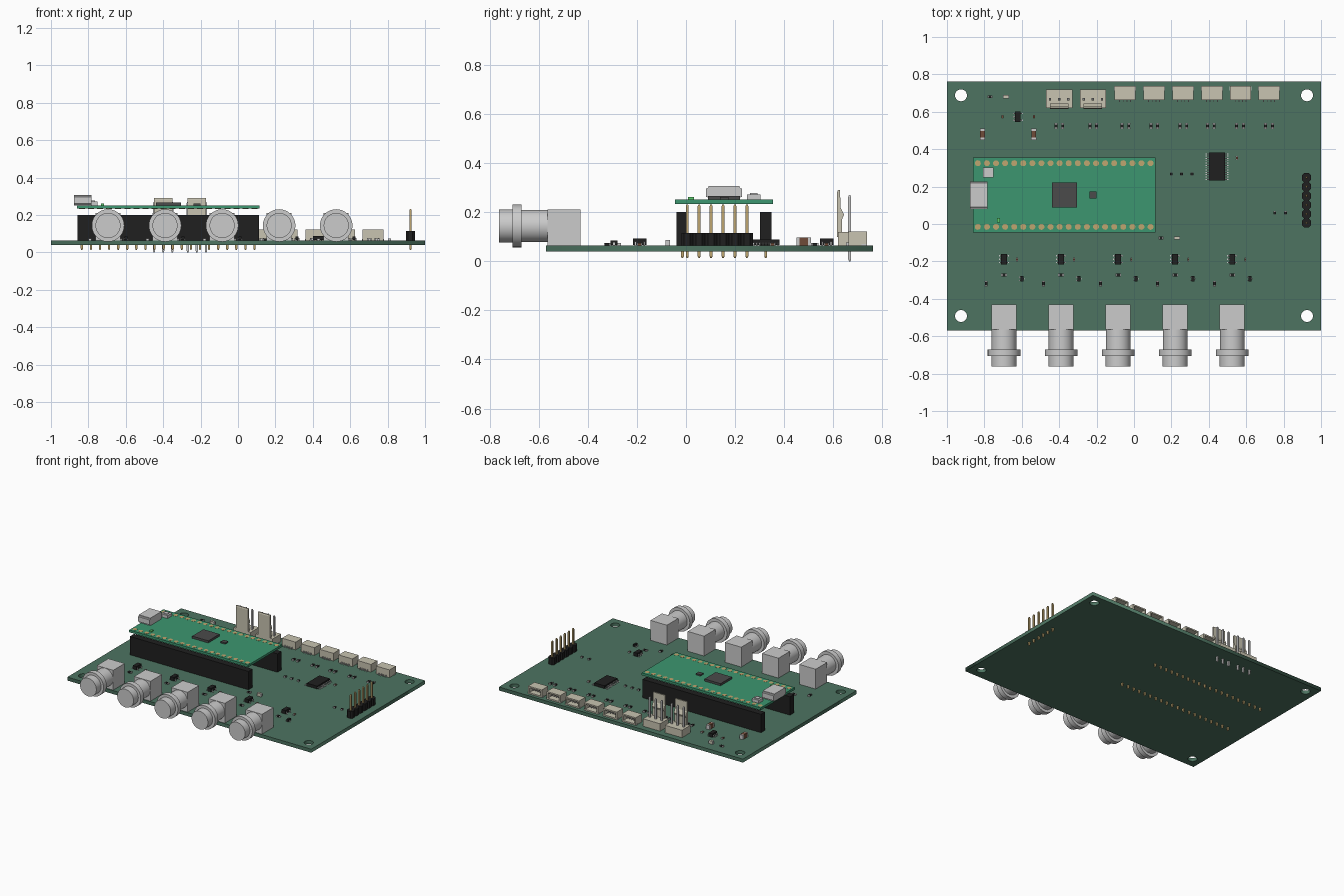
import bpy, bmesh, math
from mathutils import Matrix, Vector

if "Cube" in bpy.data.objects:
    bpy.data.objects.remove(bpy.data.objects["Cube"])

TOP = 0.065          # upper face of the main board
PITCH = 0.0486       # pin spacing


def colour(name, rgb):
    m = bpy.data.materials.new(name)
    m.diffuse_color = (*rgb, 1)
    m.use_nodes = True
    m.node_tree.nodes["Principled BSDF"].inputs["Base Color"].default_value = m.diffuse_color
    return m


GREEN = colour("board_green", (0.075, 0.175, 0.12))
BRIGHT = colour("module_green", (0.045, 0.305, 0.16))
BLACK = colour("black_plastic", (0.014, 0.014, 0.014))
DARK = colour("dark_grey", (0.07, 0.07, 0.07))
BEIGE = colour("beige_plastic", (0.58, 0.55, 0.44))
GOLD = colour("gold", (0.52, 0.38, 0.16))
BROWN = colour("brown_ceramic", (0.16, 0.07, 0.04))
WHITE = colour("white_metal", (0.65, 0.65, 0.65))
LED = colour("led_green", (0.1, 0.6, 0.15))


class Part:
    """Collects solids into one mesh object."""

    def __init__(self, name, mat=None):
        self.bm, self.name, self.mat = bmesh.new(), name, mat

    def box(self, x, y, z0, sx, sy, sz):
        m = Matrix.Translation((x, y, z0 + sz / 2)) @ Matrix.Diagonal((sx, sy, sz, 1))
        bmesh.ops.create_cube(self.bm, size=1, matrix=m)

    def pin(self, x, y, z0, z1, w=0.012):
        self.box(x, y, z0 + 0.008, w, w, z1 - z0 - 0.016)
        for z, up in ((z0 + 0.004, -1), (z1 - 0.004, 1)):     # tapered ends
            r = w * 0.707
            bmesh.ops.create_cone(self.bm, cap_ends=True, segments=4, depth=0.008,
                                  radius1=r if up > 0 else r / 2, radius2=r / 2 if up > 0 else r,
                                  matrix=Matrix.Translation((x, y, z)) @ Matrix.Rotation(math.pi / 4, 4, 'Z'))

    def prism(self, pts, direction):
        f = self.bm.faces.new([self.bm.verts.new(p) for p in pts])
        new = bmesh.ops.extrude_face_region(self.bm, geom=[f])["geom"]
        bmesh.ops.translate(self.bm, vec=direction, verts=[v for v in new if isinstance(v, bmesh.types.BMVert)])

    def lathe_y(self, x, z, profile):
        a = self.bm.verts.new((x, profile[0][1], z))
        vs = [a] + [self.bm.verts.new((x + r, y, z)) for r, y in profile[1:]]
        es = [self.bm.edges.new(p) for p in zip(vs, vs[1:])]
        bmesh.ops.spin(self.bm, geom=vs + es, cent=(x, 0, z), axis=(0, 1, 0),
                       angle=2 * math.pi, steps=40, use_merge=True)

    def done(self, smooth=False):
        bmesh.ops.remove_doubles(self.bm, verts=self.bm.verts, dist=1e-6) if smooth else None
        bmesh.ops.recalc_face_normals(self.bm, faces=self.bm.faces)
        me = bpy.data.meshes.new(self.name)
        self.bm.to_mesh(me)
        self.bm.free()
        ob = bpy.data.objects.new(self.name, me)
        bpy.context.collection.objects.link(ob)
        if self.mat:
            me.materials.append(self.mat)
        if smooth:
            bpy.ops.object.select_all(action='DESELECT')
            ob.select_set(True)
            bpy.context.view_layer.objects.active = ob
            bpy.ops.object.shade_smooth_by_angle()
        return ob


# Main board: filled outline with four mounting holes
def add_spline(cu, pts):
    s = cu.splines.new('POLY')
    s.points.add(len(pts) - 1)
    for p, (x, y) in zip(s.points, pts):
        p.co = (x, y, 0, 1)
    s.use_cyclic_u = True


cu = bpy.data.curves.new("main_board", 'CURVE')
cu.dimensions, cu.fill_mode, cu.extrude = '2D', 'BOTH', 0.013
add_spline(cu, [(-1, -0.57), (1, -0.57), (1, 0.762), (-1, 0.762)])
for hx in (-0.925, 0.925):
    for hy in (-0.492, 0.688):
        add_spline(cu, [(hx + 0.032 * math.cos(i * math.pi / 16), hy + 0.032 * math.sin(i * math.pi / 16))
                        for i in range(32)])
board = bpy.data.objects.new("main_board", cu)
board.location.z = TOP - 0.013
bpy.context.collection.objects.link(board)
cu.materials.append(GREEN)
bpy.context.view_layer.objects.active = board
board.select_set(True)
bpy.ops.object.convert(target='MESH')

# Five coaxial sockets along the front edge
jacks = [-0.695 + 0.305 * i for i in range(5)]
shells, blocks = Part("coax_barrels"), Part("coax_blocks")
for x in jacks:
    blocks.box(x, -0.497, TOP, 0.134, 0.134, 0.147)
    shells.lathe_y(x, 0.144, [(0, -0.55), (0.066, -0.55), (0.066, -0.67), (0.087, -0.67), (0.087, -0.706),
                              (0.067, -0.706), (0.067, -0.762), (0, -0.762)])
blocks.done()
shells.done(smooth=True)

# Controller module on two long socket strips
rows = (-0.015, 0.325)
cols = [-0.835 + PITCH * i for i in range(20)]
strips, tails, pads = Part("socket_strips", BLACK), Part("socket_tails", GOLD), Part("module_pads", GOLD)
for y in rows:
    strips.box(-0.373, y, TOP, 0.972, 0.048, 0.136)
    for x in cols:
        tails.pin(x, y, 0.013, 0.08)
        bmesh.ops.create_cone(pads.bm, cap_ends=True, segments=20, radius1=0.016, radius2=0.016, depth=0.019,
                              matrix=Matrix.Translation((x, y, 0.2425)))
for p in (strips, tails, pads):
    p.done()

module = Part("module_board", BRIGHT)
module.box(-0.373, 0.155, 0.234, 0.975, 0.4, 0.017)
module.done()
usb = Part("usb_port")
usb.box(-0.83, 0.155, 0.251, 0.095, 0.147, 0.056)
bmesh.ops.bevel(usb.bm, geom=[e for e in usb.bm.edges if abs((e.verts[0].co - e.verts[1].co).x) > 0.05],
                offset=0.01, segments=3, affect='EDGES')
usb.done(smooth=True)
chips = Part("module_chips", DARK)
chips.box(-0.372, 0.155, 0.251, 0.132, 0.132, 0.016)
chips.box(-0.22, 0.155, 0.251, 0.037, 0.035, 0.01)
chips.done()
button = Part("module_button", WHITE)
button.box(-0.78, 0.276, 0.251, 0.056, 0.053, 0.022)
button.box(-0.78, 0.276, 0.273, 0.03, 0.03, 0.005)
button.done()
led = Part("module_led", LED)
led.box(-0.724, 0.02, 0.251, 0.016, 0.024, 0.01)
led.done()

# Six-pin header at the right side
base, pins = Part("header_base", BLACK), Part("header_pins", GOLD)
for i in range(6):
    y, c, h = 0.005 + PITCH * i, 0.012, PITCH / 2
    base.prism([(0.922 + a, y + b, TOP) for a, b in
                ((-h, -h + c), (-h + c, -h), (h - c, -h), (h, -h + c),
                 (h, h - c), (h - c, h), (-h + c, h), (-h, h - c))], (0, 0, 0.05))
    pins.pin(0.922, y, 0.013, 0.232)
base.done()
pins.done()

# Two fan headers with tall locking tabs
fan, fan_pins = Part("fan_headers", BEIGE), Part("fan_header_pins", WHITE)
for x in (-0.4, -0.22):
    fan.box(x, 0.669, TOP, 0.14, 0.098, 0.055)
    fan.prism([(x - 0.049, y, z) for y, z in
               ((0.616, 0.1), (0.616, 0.282), (0.619, 0.29), (0.628, 0.29), (0.629, 0.22),
                (0.644, 0.19), (0.636, 0.172), (0.636, 0.1))], (0.098, 0, 0))
    for i in (-1, 0, 1):
        fan_pins.pin(x + i * PITCH, 0.667, 0.0, 0.27)
fan.done()
fan_pins.done()

# Six small side-entry connectors, open toward the back edge
small, contacts = Part("small_connectors", BEIGE), Part("small_connector_contacts", WHITE)
for x in (-0.048, 0.107, 0.262, 0.417, 0.57, 0.722):
    small.box(x, 0.675, TOP, 0.112, 0.024, 0.057)          # back wall
    small.box(x, 0.70, TOP, 0.112, 0.074, 0.01)            # floor
    small.box(x, 0.70, TOP + 0.047, 0.112, 0.074, 0.01)    # roof
    for s in (-1, 1):
        small.box(x + s * 0.051, 0.70, TOP, 0.010, 0.074, 0.057)
        contacts.box(x + s * 0.047, 0.725, TOP, 0.024, 0.022, 0.006)
    for i in range(4):
        px = x + (i - 1.5) * 0.019
        contacts.box(px, 0.658, TOP, 0.005, 0.014, 0.012)
        contacts.box(px, 0.70, TOP + 0.024, 0.005, 0.04, 0.006)
small.done()
contacts.done()

# Surface-mount chips with gull-wing leads
bodies, leads = Part("chip_bodies", BLACK), Part("chip_leads", WHITE)


def chip(x, y, w, d, h, left, right, pitch, reach):
    bodies.box(x, y, TOP + 0.002, w, d, h)
    for s, ys in ((-1, left), (1, right)):
        for k in ys:
            e, yy = x + s * w / 2, y + k * pitch
            leads.box(e + s * reach * 0.25, yy, TOP + h * 0.45, reach * 0.5, pitch * 0.4, 0.003)
            leads.box(e + s * reach * 0.5, yy, TOP, 0.003, pitch * 0.4, h * 0.45 + 0.003)
            leads.box(e + s * reach * 0.75, yy, TOP, reach * 0.5, pitch * 0.4, 0.003)


twelve = [i - 5.5 for i in range(12)]
chip(0.443, 0.307, 0.085, 0.149, 0.021, twelve, twelve, 0.0124, 0.019)
chip(-0.621, 0.573, 0.031, 0.056, 0.026, (-1, 0, 1), (-1, 1), 0.018, 0.011)
for x in jacks:
    chip(x, -0.188, 0.031, 0.056, 0.026, (-1, 0, 1), (-1, 1), 0.018, 0.011)
    chip(x + 0.095, -0.293, 0.016, 0.028, 0.018, (-0.5, 0.5), (0,), 0.018, 0.006)
bodies.done()
leads.done()

# Resistors, capacitors and indicator lamps: body plus two end caps
ends = Part("passive_end_caps", WHITE)
res, cap, lamp = Part("resistors", BLACK), Part("capacitors", BROWN), Part("indicator_lamps", BEIGE)


def passive(part, x, y, w, d, h, along_x=False):
    k = 0.2
    if along_x:
        part.box(x, y, TOP, w * (1 - 2 * k), d * 0.98, h)
    else:
        part.box(x, y, TOP, w * 0.98, d * (1 - 2 * k), h)
    for s in (-1, 1):
        if along_x:
            ends.box(x + s * w * (1 - k) / 2, y, TOP, w * k, d, h * 0.98)
        else:
            ends.box(x, y + s * d * (1 - k) / 2, TOP, w, d * k, h * 0.98)


for x in (-0.417, -0.236, -0.064, 0.09, 0.246, 0.393, 0.549, 0.704):
    passive(res, x, 0.524, 0.016, 0.03, 0.01)
    passive(res, x + 0.036, 0.524, 0.016, 0.03, 0.01)
for x, y in ((0.2, 0.267), (0.254, 0.267), (0.31, 0.267), (0.752, 0.06), (0.81, 0.06)):
    passive(res, x, y, 0.014, 0.018, 0.01)
for x in jacks:
    passive(res, x, -0.273, 0.03, 0.016, 0.01, True)
    passive(res, x - 0.095, -0.32, 0.016, 0.03, 0.01)
    passive(cap, x + 0.07, -0.19, 0.01, 0.02, 0.01)
for x, y in ((0.144, -0.075), (-0.77, 0.68)):
    passive(res, x, y, 0.026, 0.015, 0.01, True)
for x, y in ((0.23, -0.075), (-0.684, 0.68)):
    passive(lamp, x, y, 0.034, 0.018, 0.022, True)
for x, y in ((0.55, 0.353), (-0.703, 0.573), (-0.535, 0.573)):
    passive(cap, x, y, 0.012, 0.02, 0.01)
for x in (-0.81, -0.536):
    passive(cap, x, 0.48, 0.027, 0.06, 0.032)
for p in (ends, res, cap, lamp):
    p.done()
